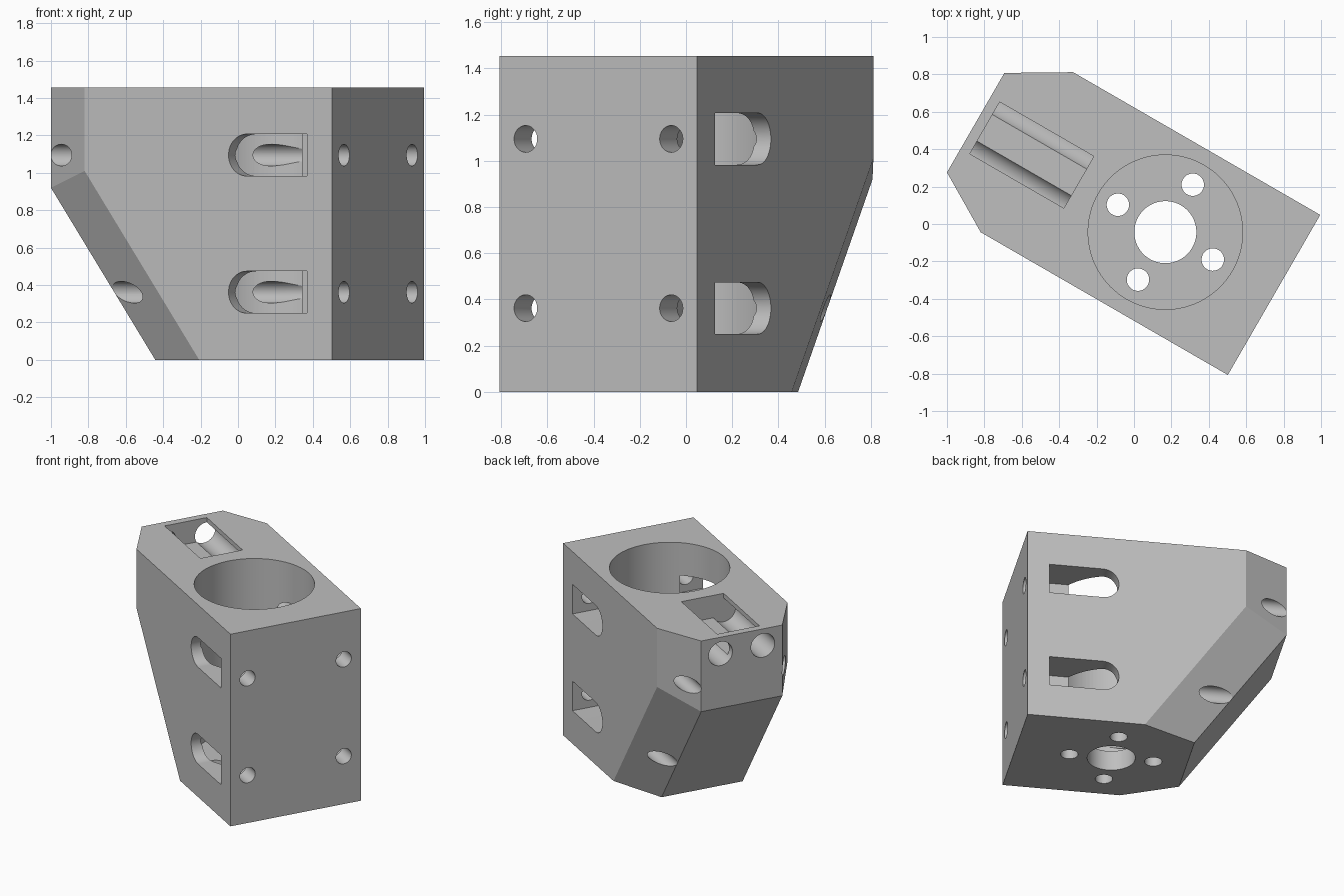
import bpy, bmesh, math
from mathutils import Matrix, Vector

old = bpy.data.objects.get("Cube")
if old:
    bpy.data.objects.remove(old, do_unlink=True)

# Local frame: u along the block, v across it, z up; turned at the end
U0, U1, MID, HALF, TOP = -1.004, 0.838, 0.046, 0.494, 1.455
BORE_U = 0.167
SLOPE = 0.7


def new_object(name, bm):
    bmesh.ops.recalc_face_normals(bm, faces=bm.faces)
    mesh = bpy.data.meshes.new(name)
    bm.to_mesh(mesh)
    bm.free()
    obj = bpy.data.objects.new(name, mesh)
    bpy.context.collection.objects.link(obj)
    return obj


def cylinder(name, centre, radius, length, axis="Z", segments=64):
    bm = bmesh.new()
    turn = Matrix.Rotation(math.pi / 2, 4, "Y") if axis == "X" else Matrix()
    bmesh.ops.create_cone(bm, cap_ends=True, segments=segments, radius1=radius,
                          radius2=radius, depth=length,
                          matrix=Matrix.Translation(centre) @ turn)
    return new_object(name, bm)


def box(name, low, high):
    low, high = Vector(low), Vector(high)
    bm = bmesh.new()
    bmesh.ops.create_cube(bm, size=1, matrix=Matrix.Translation((low + high) / 2)
                          @ Matrix.Diagonal((*(high - low), 1)))
    return new_object(name, bm)


def slot(name, v_low, v_high, z):
    # Flat at one end, rounded at the other
    r, end, start = 0.112, 0.686, 0.2
    outline = [(end, z - r), (end, z + r)]
    for i in range(33):
        a = math.pi / 2 + math.pi * i / 32
        outline.append((start + r + r * math.cos(a), z + r * math.sin(a)))
    bm = bmesh.new()
    face = bm.faces.new([bm.verts.new((u, v_low, h)) for u, h in outline])
    ext = bmesh.ops.extrude_face_region(bm, geom=[face])["geom"]
    verts = [g for g in ext if isinstance(g, bmesh.types.BMVert)]
    bmesh.ops.translate(bm, verts=verts, vec=(0, v_high - v_low, 0))
    return new_object(name, bm)


# Block: convex body with chamfered corners and a sloping lower end
bm = bmesh.new()
for s in (-1, 1):
    for u, v, knee in ((U0, 0.307, 0.92), (-0.688, HALF, 1.01)):
        y = MID + s * v
        for p in ((u, y, TOP), (u, y, knee), (u + SLOPE * knee, y, 0)):
            bm.verts.new(p)
    for z in (0, TOP):
        bm.verts.new((U1, MID + s * HALF, z))
bmesh.ops.convex_hull(bm, input=bm.verts)
bmesh.ops.dissolve_limit(bm, angle_limit=math.radians(2), verts=bm.verts, edges=bm.edges)
block = new_object("mounting_block", bm)

# Main bore, shaft hole and floor bolt holes
cutters = [cylinder("bore", (BORE_U, MID, 1.15), 0.413, 2.0, segments=96),
           cylinder("shaft_hole", (BORE_U, MID, 0.1), 0.166, 0.6)]
for i in range(4):
    a = i * math.pi / 2
    centre = (BORE_U + 0.293 * math.cos(a), MID + 0.293 * math.sin(a), 0.1)
    cutters.append(cylinder("bolt_hole", centre, 0.06, 0.6, segments=40))

# Long screw holes with an access slot in each side
for s in (-1, 1):
    for z in (0.362, 1.095):
        cutters.append(cylinder("screw_hole", (0, MID + s * 0.364, z), 0.058, 2.6, "X", 40))
        inner, outer = MID + s * 0.236, MID + s * 0.7
        cutters.append(slot("access_slot", min(inner, outer), max(inner, outer), z))

# Top pocket with two channels opening through the end
P0, P1, PV = -0.948, -0.367, 0.16
cutters.append(box("top_pocket", (P0, MID - PV, 1.285), (P1, MID + PV, 1.7)))
for s in (-1, 1):
    cutters.append(cylinder("channel", ((P1 - 1.2) / 2, MID + s * PV, 1.33),
                            0.09, P1 + 1.2, "X", 48))

for cutter in cutters:
    cutter.hide_render = True
    mod = block.modifiers.new(cutter.name, "BOOLEAN")
    mod.operation = "DIFFERENCE"
    mod.solver = "EXACT"
    mod.object = cutter

# Bake the cuts and remove the cutters
bpy.context.view_layer.update()
graph = bpy.context.evaluated_depsgraph_get()
cut_mesh = bpy.data.meshes.new_from_object(block.evaluated_get(graph))
block.modifiers.clear()
block.data = cut_mesh
for cutter in cutters:
    bpy.data.objects.remove(cutter, do_unlink=True)

# Colour
grey = bpy.data.materials.new("plain_grey")
grey.use_nodes = True
colour = (0.52, 0.52, 0.52, 1)
grey.diffuse_color = colour
grey.node_tree.nodes["Principled BSDF"].inputs["Base Color"].default_value = colour
block.data.materials.clear()
block.data.materials.append(grey)

# Turn the block and shade it
block.data.transform(Matrix.Rotation(math.radians(-30), 4, "Z"))
bpy.ops.object.select_all(action="DESELECT")
block.select_set(True)
bpy.context.view_layer.objects.active = block
bpy.ops.object.shade_smooth_by_angle(angle=math.radians(15))
